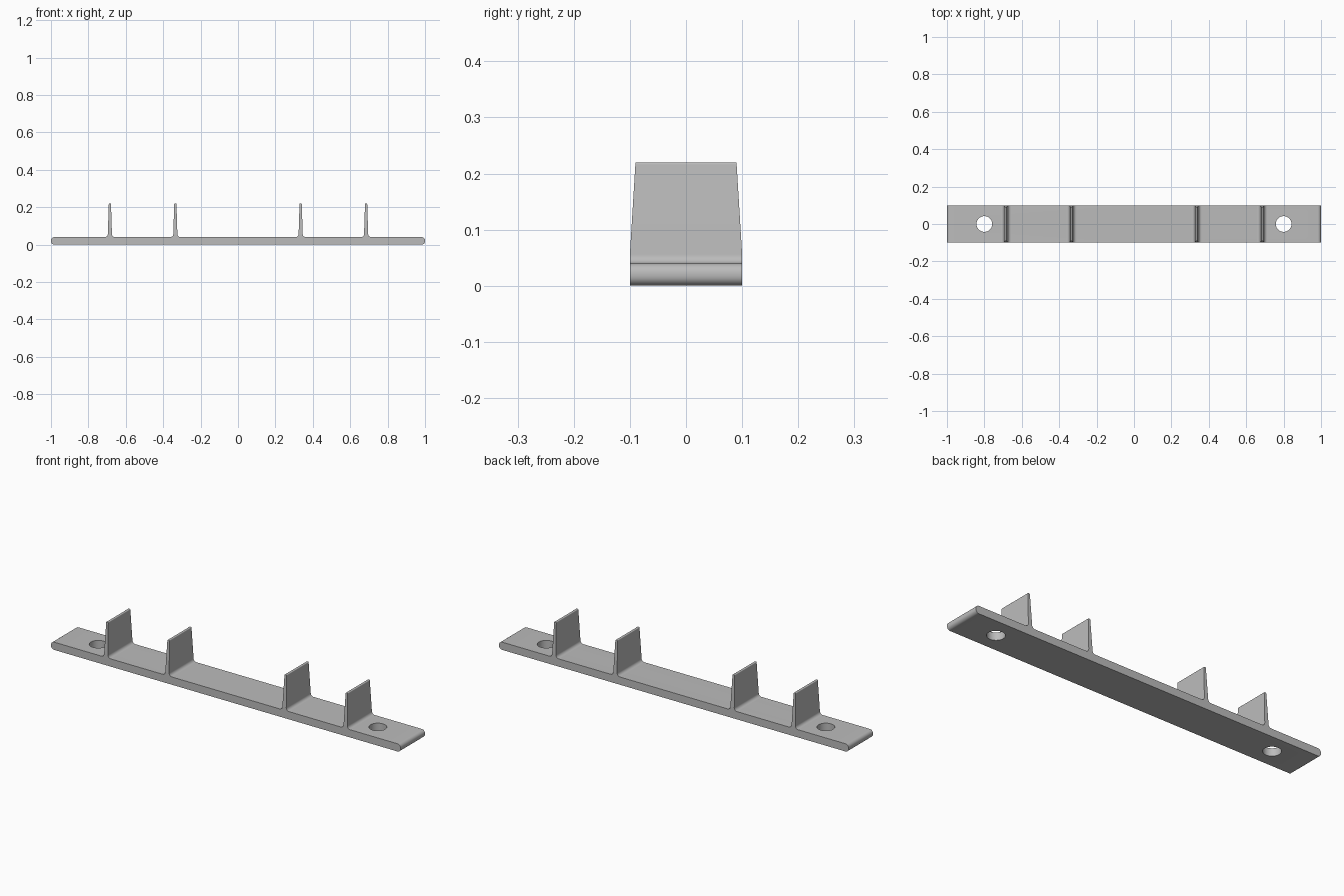
import bpy, bmesh, math

old = bpy.data.objects.get("Cube")
if old:
    bpy.data.objects.remove(old, do_unlink=True)

grey = bpy.data.materials.new("plain grey")
grey.use_nodes = True
colour = (0.5, 0.5, 0.5, 1)
grey.diffuse_color = colour
grey.node_tree.nodes["Principled BSDF"].inputs["Base Color"].default_value = colour

HALF_Y, THICK, HEIGHT = 0.1, 0.04, 0.22


def make_object(name, bm):
    bmesh.ops.recalc_face_normals(bm, faces=bm.faces)
    mesh = bpy.data.meshes.new(name)
    bm.to_mesh(mesh)
    bm.free()
    mesh.materials.append(grey)
    obj = bpy.data.objects.new(name, mesh)
    bpy.context.collection.objects.link(obj)
    return obj


def smooth(obj):
    bpy.ops.object.select_all(action='DESELECT')
    obj.select_set(True)
    bpy.context.view_layer.objects.active = obj
    bpy.ops.object.shade_smooth_by_angle(angle=math.radians(30))


# Base strip: long profile with rounded ends, extruded across y
def base_strip():
    bm = bmesh.new()
    r, steps = 0.018, 6
    profile = []
    corners = [(1 - r, r, -90), (1 - r, THICK - r, 0),
               (r - 1, THICK - r, 90), (r - 1, r, 180)]
    for cx, cz, start in corners:
        for i in range(steps + 1):
            a = math.radians(start + 90 * i / steps)
            profile.append((cx + r * math.cos(a), cz + r * math.sin(a)))
    face = bm.faces.new([bm.verts.new((x, -HALF_Y, z)) for x, z in profile])
    out = bmesh.ops.extrude_face_region(bm, geom=[face])
    moved = [v for v in out["geom"] if isinstance(v, bmesh.types.BMVert)]
    bmesh.ops.translate(bm, verts=moved, vec=(0, 2 * HALF_Y, 0))
    return make_object("base_strip", bm)


# Upright fin: fillet at the foot, tapered blade, softly rounded tip
def fin(name, x):
    fillet, foot, tip, soft = 0.016, 0.011, 0.006, 0.004
    rows = []
    for i in range(7):
        a = math.radians(15 * i)
        rows.append((foot + fillet * (1 - math.sin(a)), THICK + fillet * (1 - math.cos(a))))
    for i in range(5):
        a = math.radians(22.5 * i)
        rows.append((tip - soft * (1 - math.cos(a)), HEIGHT - soft * (1 - math.sin(a))))
    bm = bmesh.new()
    rings = []
    start = THICK + fillet
    for w, z in rows:
        d = HALF_Y - 0.01 * max(0, z - start) / (HEIGHT - start)
        rings.append([bm.verts.new((x + sx * w, sy * d, z))
                      for sx, sy in ((-1, -1), (1, -1), (1, 1), (-1, 1))])
    for low, high in zip(rings, rings[1:]):
        for i in range(4):
            j = (i + 1) % 4
            bm.faces.new((low[i], low[j], high[j], high[i]))
    bm.faces.new(rings[-1])
    smooth(make_object(name, bm))


# Screw holes through both ends of the strip
base = base_strip()
for x in (-0.8, 0.8):
    bpy.ops.mesh.primitive_cylinder_add(vertices=48, radius=0.042, depth=0.2, location=(x, 0, 0))
    cutter = bpy.context.object
    cutter.name = "hole_cutter"
    cutter.hide_render = True
    cut = base.modifiers.new("screw_hole", 'BOOLEAN')
    cut.operation, cut.solver, cut.object = 'DIFFERENCE', 'EXACT', cutter
    bpy.context.view_layer.objects.active = base
    bpy.ops.object.modifier_apply(modifier=cut.name)
    bpy.data.objects.remove(cutter, do_unlink=True)
smooth(base)

# Four fins, mirrored about the middle
for side, s in (("left", 1), ("right", -1)):
    fin(side + "_outer_fin", s * 0.685)
    fin(side + "_inner_fin", s * 0.335)
